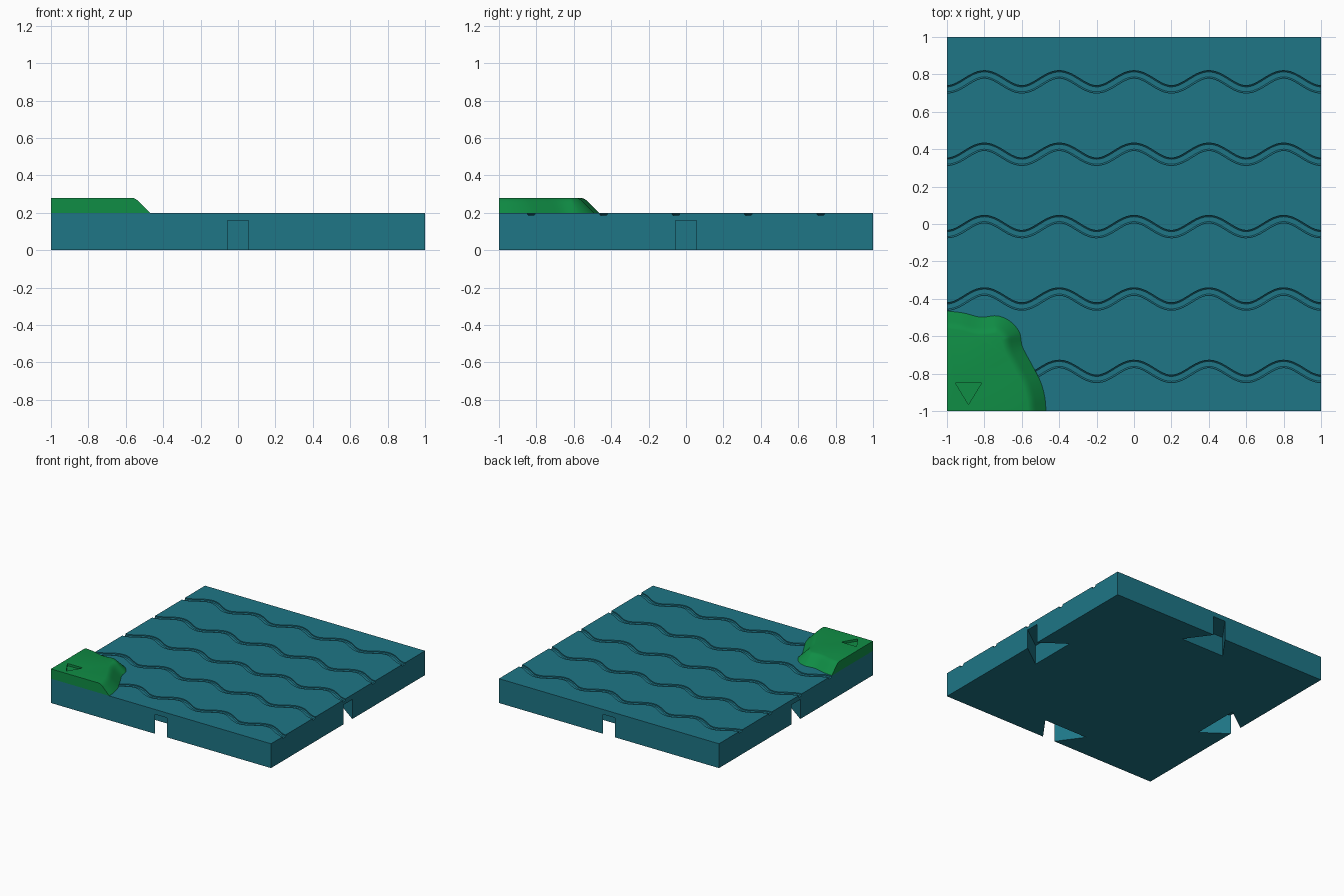
import bpy, bmesh, math
from mathutils import Vector

if "Cube" in bpy.data.objects:
    bpy.data.objects.remove(bpy.data.objects["Cube"])


def material(name, color):
    m = bpy.data.materials.new(name)
    m.diffuse_color = (*color, 1)
    m.use_nodes = True
    m.node_tree.nodes["Principled BSDF"].inputs["Base Color"].default_value = m.diffuse_color
    return m


def make(name, bm, mat=None):
    bmesh.ops.recalc_face_normals(bm, faces=bm.faces)
    me = bpy.data.meshes.new(name)
    bm.to_mesh(me)
    bm.free()
    ob = bpy.data.objects.new(name, me)
    bpy.context.collection.objects.link(ob)
    if mat:
        me.materials.append(mat)
    return ob


def loft(bm, rings):
    """Closed solid through a list of equal-length closed rings."""
    vs = [[bm.verts.new(p) for p in r] for r in rings]
    n = len(vs[0])
    for a, b in zip(vs, vs[1:]):
        for i in range(n):
            j = (i + 1) % n
            bm.faces.new((a[i], a[j], b[j], b[i]))
    bm.faces.new(vs[0])
    bm.faces.new(vs[-1])


def prism(bm, outline, z0, z1):
    loft(bm, [[(x, y, z) for x, y in outline] for z in (z0, z1)])


def cut(ob, cutter):
    cutter.hide_render = True
    mod = ob.modifiers.new("cut", 'BOOLEAN')
    mod.operation = 'DIFFERENCE'
    mod.solver = 'EXACT'
    mod.object = cutter
    bpy.context.view_layer.objects.active = ob
    bpy.ops.object.modifier_apply(modifier=mod.name)
    bpy.data.objects.remove(cutter)


def smooth(ob, deg):
    bpy.ops.object.select_all(action='DESELECT')
    ob.select_set(True)
    bpy.context.view_layer.objects.active = ob
    bpy.ops.object.shade_smooth_by_angle(angle=math.radians(deg))


teal = material("water_teal", (0.013, 0.18, 0.24))
green = material("land_green", (0.005, 0.27, 0.06))

# Base tile
bm = bmesh.new()
prism(bm, [(-1, -1), (1, -1), (1, 1), (-1, 1)], 0, 0.2)
tile = make("water_tile", bm, teal)

# Dovetail connector sockets in the middle of each side, open below
bm = bmesh.new()
socket = [(0.2, -0.8), (-0.2, -0.8), (-0.041, -1.02), (0.041, -1.02)]
for k in range(4):
    c, s = round(math.cos(k * math.pi / 2)), round(math.sin(k * math.pi / 2))
    prism(bm, [(c * x - s * y, s * x + c * y) for x, y in socket], -0.05, 0.16)
cut(tile, make("socket_cutter", bm))

# Wavy grooves; the front one stops beneath the land
bm = bmesh.new()
section = [(-0.02, 0.21), (-0.02, 0.191), (-0.013, 0.185),
           (0.013, 0.185), (0.02, 0.191), (0.02, 0.21)]
w = 2 * math.pi / 0.4
for row in range(5):
    yc = 0.76 - 0.387 * row
    x0 = -0.6 if row == 4 else -1.02
    steps = round((1.02 - x0) / 0.017)
    rings = []
    for i in range(steps + 1):
        x = x0 + (1.02 - x0) * i / steps
        y = yc + 0.04 * math.cos(w * x)
        nrm = Vector((0.04 * w * math.sin(w * x), 1)).normalized()
        if i in (0, steps):
            nrm = Vector((0, 1))
        rings.append([(x + nrm.x * o, y + nrm.y * o, z) for o, z in section])
    loft(bm, rings)
cut(tile, make("groove_cutter", bm))
smooth(tile, 30)

# Land corner: shoreline curve swept inwards and up with a rounded shoulder
ctrl = [Vector(p) for p in [
    (-1, -0.465), (-0.91, -0.476), (-0.82, -0.498), (-0.73, -0.491),
    (-0.66, -0.522), (-0.612, -0.58), (-0.597, -0.655), (-0.55, -0.745),
    (-0.503, -0.835), (-0.478, -0.92), (-0.47, -1)]]
ext = [2 * ctrl[0] - ctrl[1]] + ctrl + [2 * ctrl[-1] - ctrl[-2]]
shore = []
for a, b, c, d in zip(ext, ext[1:], ext[2:], ext[3:]):
    for k in range(5):
        t = k / 5
        shore.append(0.5 * (2 * b + (c - a) * t + (2 * a - 5 * b + 4 * c - d) * t * t
                            + (3 * b - a - 3 * c + d) * t ** 3))
shore.append(ctrl[-1])

n = len(shore)
inward = []
for i in range(n):
    d = shore[min(i + 2, n - 1)] - shore[max(i - 2, 0)]
    inward.append(Vector((d.y, -d.x)).normalized())
inward[0], inward[-1] = Vector((0, -1)), Vector((-1, 0))

profile = [(0, 0.2), (0.053, 0.253), (0.064, 0.264), (0.075, 0.272),
           (0.085, 0.277), (0.095, 0.28)]
rings = []
for off, z in profile:
    ring = []
    for p, v in zip(shore, inward):
        q = p + v * off
        ring.append((max(q.x, -1), max(q.y, -1), z))
    rings.append(ring + [(-1, -1, z)])
bm = bmesh.new()
loft(bm, rings)
land = make("land_corner", bm, green)

# Engraved triangular marker
bm = bmesh.new()
prism(bm, [(-0.955, -0.85), (-0.885, -0.965), (-0.815, -0.85)], 0.262, 0.3)
cut(land, make("marker_cutter", bm))
smooth(land, 30)
